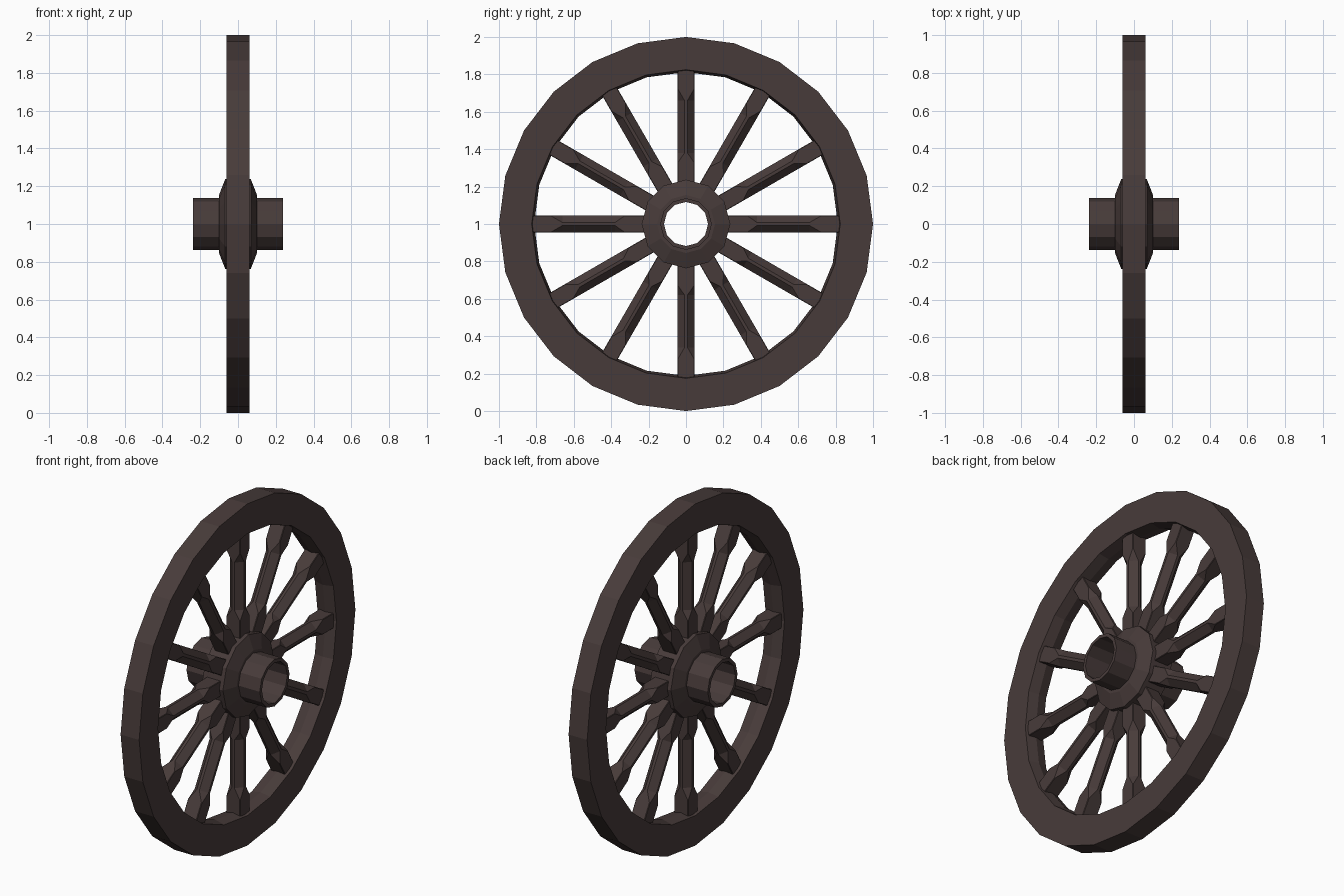
import bpy, bmesh, math
from mathutils import Matrix, Vector

cube = bpy.data.objects.get("Cube")
if cube:
    bpy.data.objects.remove(cube, do_unlink=True)

# Single dark wood colour
wood = bpy.data.materials.new("dark_wood")
wood.use_nodes = True
colour = (0.064, 0.044, 0.042, 1)
wood.diffuse_color = colour
bsdf = wood.node_tree.nodes["Principled BSDF"]
bsdf.inputs["Base Color"].default_value = colour
bsdf.inputs["Roughness"].default_value = 0.8

CENTRE = Vector((0, 0, 1))


def finish(name, bm):
    bmesh.ops.recalc_face_normals(bm, faces=bm.faces)
    mesh = bpy.data.meshes.new(name)
    bm.to_mesh(mesh)
    bm.free()
    mesh.materials.append(wood)
    obj = bpy.data.objects.new(name, mesh)
    obj.location = CENTRE
    bpy.context.collection.objects.link(obj)
    return obj


def bridge(bm, loops, closed):
    """Join successive vertex loops with quads."""
    count = len(loops) if closed else len(loops) - 1
    for i in range(count):
        a, b = loops[i], loops[(i + 1) % len(loops)]
        n = len(a)
        for k in range(n):
            m = (k + 1) % n
            bm.faces.new((a[k], a[m], b[m], b[k]))


def ring(name, profile, sides):
    """Revolve a closed (x, radius) profile around the axle."""
    bm = bmesh.new()
    loops = []
    for x, r in profile:
        angles = [math.tau * k / sides for k in range(sides)]
        loops.append([bm.verts.new((x, r * math.cos(a), r * math.sin(a))) for a in angles])
    bridge(bm, loops, True)
    return finish(name, bm)


def mirrored(half):
    return half + [(-x, r) for x, r in reversed(half) if x > 0]


# Rim, with a slightly crowned inner face
ring("rim", mirrored([(0, 1.0), (0.06, 1.0), (0.06, 0.825), (0, 0.812)]), 24)

# Hub: open tube with a sloped flange around its middle
ring("hub", mirrored([(0, 0.118), (0.237, 0.118), (0.237, 0.138),
                      (0.1, 0.138), (0.1, 0.155), (0.068, 0.237), (0, 0.237)]), 12)


# Spokes: square ends with stopped chamfers along the middle
def spoke(name, angle):
    bm = bmesh.new()
    half = 0.045
    loops = []
    for radius, flat in ((0.2, 0.042), (0.33, 0.042), (0.38, 0.008),
                         (0.66, 0.008), (0.72, 0.042), (0.83, 0.042)):
        section = [(half, -flat), (half, flat), (flat, half), (-flat, half),
                   (-half, flat), (-half, -flat), (-flat, -half), (flat, -half)]
        loops.append([bm.verts.new((x, y, radius)) for x, y in section])
    bridge(bm, loops, False)
    bm.faces.new(loops[0])
    bm.faces.new(loops[-1])
    bmesh.ops.rotate(bm, verts=bm.verts, matrix=Matrix.Rotation(angle, 3, 'X'))
    return finish(name, bm)


for i in range(12):
    spoke(f"spoke_{i + 1}", math.tau * i / 12)
